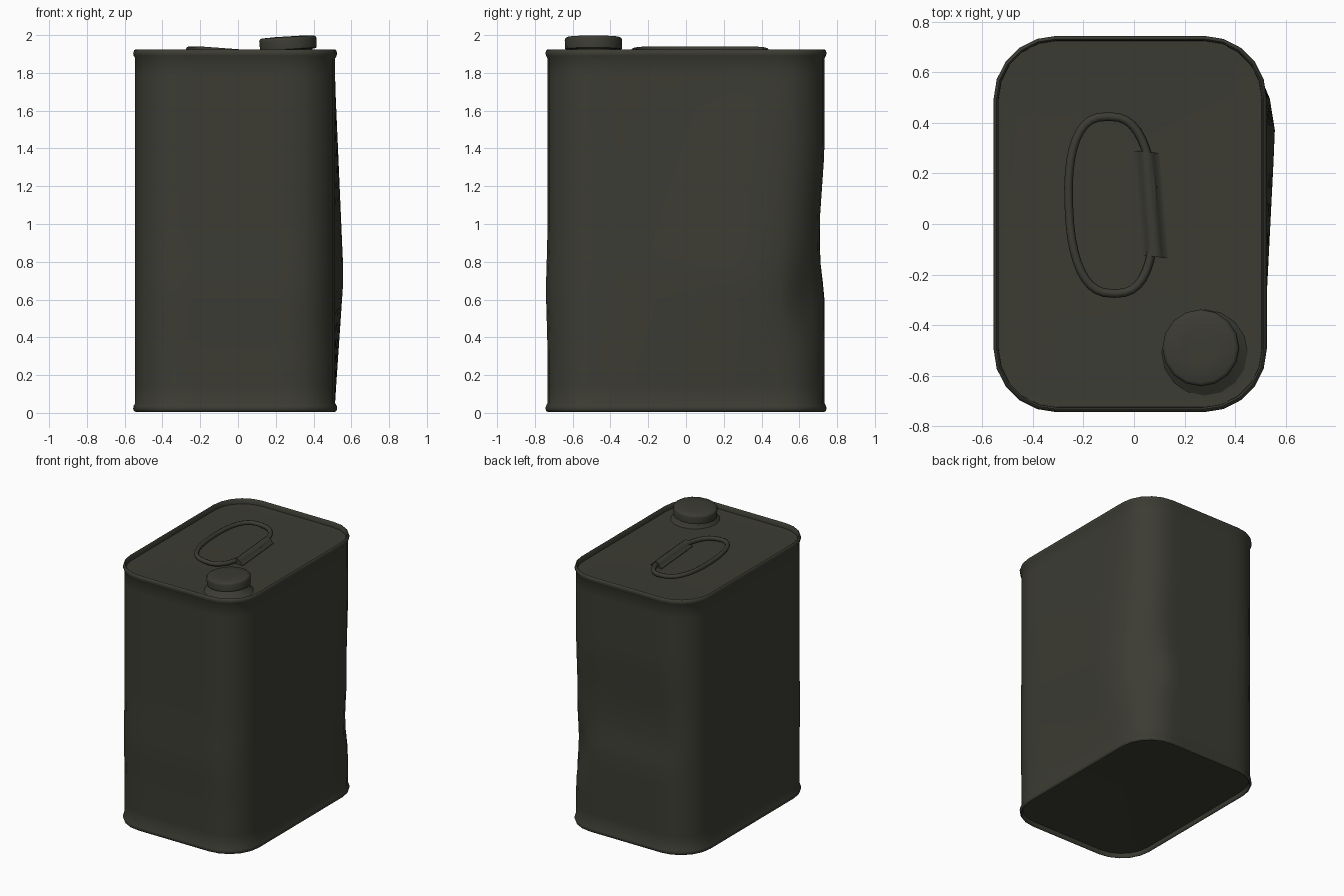
import bpy, bmesh, math
from mathutils import Vector, Matrix

old = bpy.data.objects.get("Cube")
if old:
    bpy.data.objects.remove(old, do_unlink=True)

mat = bpy.data.materials.new("dark olive metal")
mat.use_nodes = True
colour = (0.045, 0.045, 0.034, 1)
mat.diffuse_color = colour
bsdf = mat.node_tree.nodes["Principled BSDF"]
bsdf.inputs["Base Color"].default_value = colour
bsdf.inputs["Roughness"].default_value = 0.6

LID = 1.884
BASE = 0.04


def finish(name, bm, angle=40):
    """Turn a bmesh into a smooth shaded object."""
    bmesh.ops.recalc_face_normals(bm, faces=bm.faces)
    mesh = bpy.data.meshes.new(name)
    bm.to_mesh(mesh)
    bm.free()
    mesh.materials.append(mat)
    obj = bpy.data.objects.new(name, mesh)
    bpy.context.collection.objects.link(obj)
    bpy.ops.object.select_all(action="DESELECT")
    obj.select_set(True)
    bpy.context.view_layer.objects.active = obj
    bpy.ops.object.shade_smooth_by_angle(angle=math.radians(angle))


def loft(bm, loops, closed=False):
    """Skin matching closed loops; cap the ends, or join them into a ring."""
    rings = [[bm.verts.new(p) for p in loop] for loop in loops]
    pairs = list(zip(rings, rings[1:]))
    if closed:
        pairs.append((rings[-1], rings[0]))
    for a, b in pairs:
        for i in range(len(a)):
            j = (i + 1) % len(a)
            bm.faces.new((a[i], a[j], b[j], b[i]))
    if not closed:
        bm.faces.new(rings[0])
        bm.faces.new(rings[-1])


def circle(r, z, n=16):
    return [Vector((r * math.cos(math.tau * i / n), r * math.sin(math.tau * i / n), z))
            for i in range(n)]


def rounded_rect(inset, z, radius=0.24, corner_steps=5, side_steps=8):
    hx, hy = 0.532 - inset, 0.736 - inset
    r = radius - inset
    pts = []
    for k, (sx, sy) in enumerate([(1, 1), (-1, 1), (-1, -1), (1, -1)]):
        for i in range(corner_steps + 1):
            a = math.pi / 2 * (k + i / corner_steps)
            pts.append(Vector((sx * (hx - r) + r * math.cos(a),
                               sy * (hy - r) + r * math.sin(a), z)))
    out = []
    for i, p in enumerate(pts):
        out.append(p)
        if i % (corner_steps + 1) == corner_steps:
            q = pts[(i + 1) % len(pts)]
            out += [p.lerp(q, s / side_steps) for s in range(1, side_steps)]
    return [p + Vector((-0.015, 0, 0)) for p in out]


def bump(t, width):
    return math.exp(-(t / width) ** 2)


def clamp(t):
    return max(0, min(1, t))


def dent(p):
    """Crumple the back, the front and the side beside the back left corner."""
    q = p.copy()
    # Bulging left side
    rise = clamp(min((1.75 - p.z) / 1.03, (p.z - 0.06) / 0.66))
    ramp = clamp(min((p.y + 0.5) / 0.85, (0.62 - p.y) / 0.22))
    q.x += 0.045 * rise * ramp * clamp((p.x - 0.3) / 0.19)
    # Hollow back and slightly swollen front
    hollow = clamp(min((1.38 - p.z) / 0.35, (p.z - 0.62) / 0.2))
    q.y -= 0.025 * hollow * clamp((p.y - 0.5) / 0.2) * clamp((p.x + 0.5) / 0.2)
    q.y -= 0.008 * bump(p.z - 0.65, 0.2) * clamp((-0.5 - p.y) / 0.2)
    # Knocked-in corner
    corner = bump(math.hypot(p.x - 0.44, p.y - 0.67), 0.12) * bump(p.z - 0.6, 0.17)
    return q - Vector((0.03, 0.03, 0)) * corner


# Can body with rolled rims, sunken lid and sunken base
bm = bmesh.new()
profile = [(0.05, BASE), (0.012, BASE - 0.002), (0.011, 0.012), (0.004, 0.006),
           (-0.003, 0.009), (-0.008, 0.022), (-0.006, 0.036), (0.003, 0.052)]
profile += [(0.003, 0.052 + 1.825 * i / 20) for i in range(1, 21)]
profile += [(-0.005, 1.89), (-0.008, 1.905), (-0.003, 1.92), (0.004, 1.924),
            (0.011, 1.918), (0.012, LID + 0.002), (0.05, LID)]
loops = []
for inset, z in profile:
    loop = rounded_rect(inset, z)
    loops.append([dent(p) for p in loop] if 0.06 < z < 1.87 else loop)
loft(bm, loops)
finish("can_body", bm, 50)

# Flared spout neck on the lid
cap_at = Vector((0.265, -0.49, 0))
bm = bmesh.new()
loft(bm, [[p + cap_at + Vector((shift, -1.3 * shift, 0)) for p in circle(r, z)]
          for r, z, shift in [(0.172, LID - 0.002, 0.015), (0.15, LID + 0.017, 0.008),
                              (0.13, LID + 0.038, 0), (0.125, LID + 0.06, 0)]])
finish("spout_neck", bm)

# Slightly tilted screw cap
bm = bmesh.new()
tilt = Matrix.Rotation(math.radians(-3.5), 3, "Y")
loft(bm, [[tilt @ p + cap_at + Vector((0, 0, 1.959)) for p in circle(r, z)]
          for r, z in [(0.14, -0.037), (0.15, -0.033), (0.152, 0.015),
                       (0.148, 0.026), (0.138, 0.031), (0.07, 0.034)]])
finish("screw_cap", bm, 50)

# Wire carrying handle, raised on its free side
bm = bmesh.new()
centre, steps = Vector((-0.09, 0.075, LID + 0.018)), 40
path = []
for i in range(steps):
    a = math.tau * i / steps
    c, s = math.cos(a), math.sin(a)
    x = 0.168 * math.copysign(abs(c) ** 0.75, c)
    y = 0.35 * math.copysign(abs(s) ** 0.85, s)
    path.append(centre + Vector((x - 0.035 * y, y, 0.022 * clamp(0.55 - x / 0.3))))
loops = []
for i, p in enumerate(path):
    along = (path[(i + 1) % steps] - path[i - 1]).normalized()
    side = along.cross(Vector((0, 0, 1))).normalized()
    up = side.cross(along)
    loops.append([p + 0.017 * (side * math.cos(t) + up * math.sin(t))
                  for t in [math.tau * k / 8 for k in range(8)]])
loft(bm, loops, closed=True)
finish("handle_wire", bm, 60)

# Pressed sleeve holding the handle, with flat flanges
bm = bmesh.new()
section = [(-0.05, -0.004), (-0.05, 0.005), (-0.036, 0.01), (-0.026, 0.026),
           (-0.01, 0.038), (0.01, 0.038), (0.026, 0.026), (0.036, 0.01),
           (0.05, 0.005), (0.05, -0.004)]
loft(bm, [[Vector((x + u, y - 0.1 * u, LID + v)) for u, v in section]
          for x, y in [(0.084, -0.13), (0.049, 0.285)]])
finish("handle_sleeve", bm)
